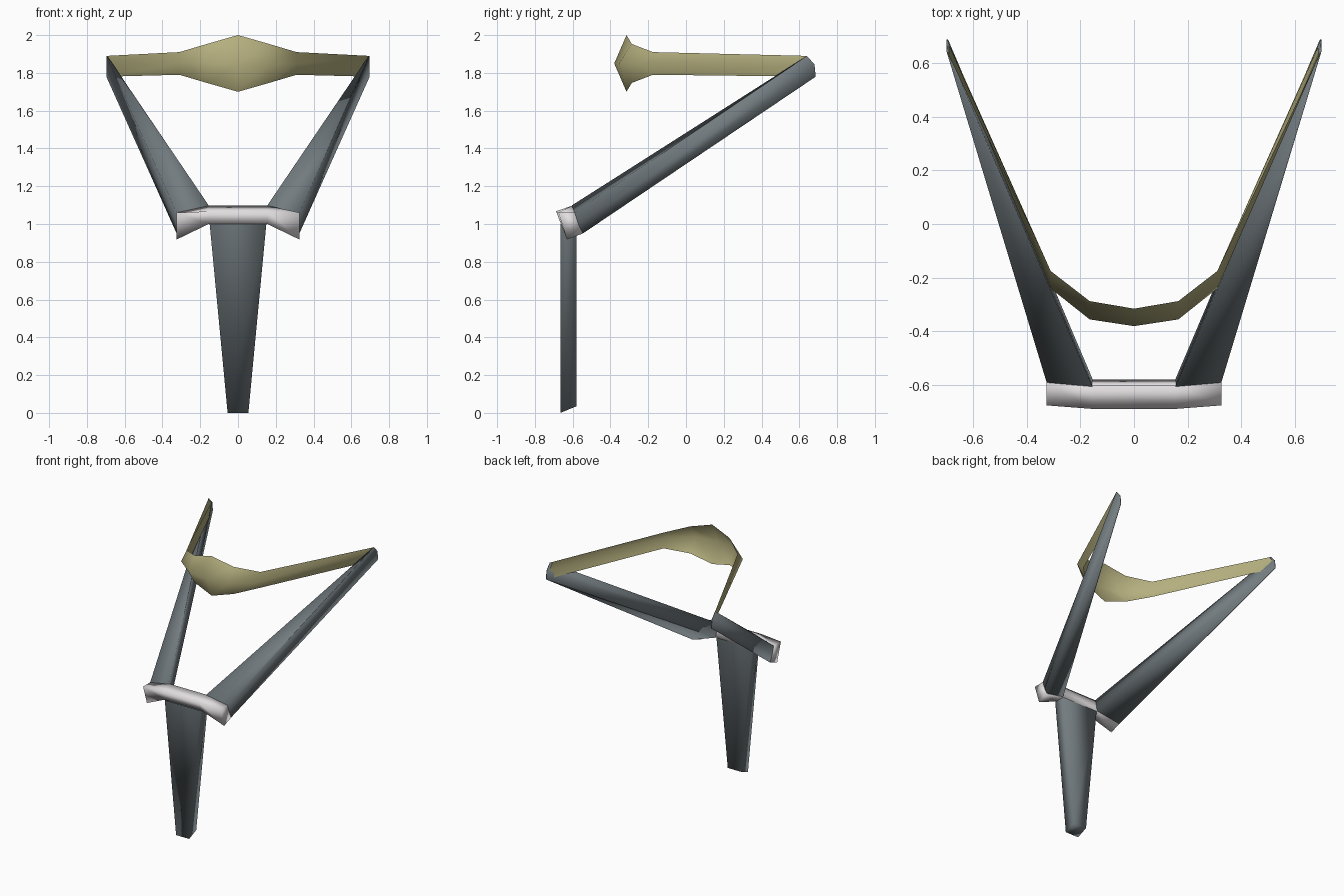
import bpy
from mathutils import Vector

if "Cube" in bpy.data.objects:
    bpy.data.objects.remove(bpy.data.objects["Cube"])


def material(name, colour):
    m = bpy.data.materials.new(name)
    m.diffuse_color = (*colour, 1)
    m.use_nodes = True
    m.node_tree.nodes["Principled BSDF"].inputs["Base Color"].default_value = m.diffuse_color
    return m


GREY = material("slate grey", (0.17, 0.20, 0.215))
WHITE = material("pale white", (0.76, 0.73, 0.74))
TAN = material("khaki band", (0.46, 0.43, 0.21))


def loft(name, sections, mat, closed=True, first_cap=False, last_cap=False):
    """Skin a row of equal-length cross-sections."""
    n = len(sections[0])
    verts = [Vector(p) for s in sections for p in s]
    faces = []
    for i in range(len(sections) - 1):
        for j in range(n if closed else n - 1):
            k = (j + 1) % n
            faces.append((i * n + j, i * n + k, (i + 1) * n + k, (i + 1) * n + j))
    if first_cap:
        faces.append(tuple(reversed(range(n))))
    if last_cap:
        faces.append(tuple(range(len(verts) - n, len(verts))))
    mesh = bpy.data.meshes.new(name)
    mesh.from_pydata(verts, [], faces)
    mesh.materials.append(mat)
    mesh.shade_smooth()
    ob = bpy.data.objects.new(name, mesh)
    bpy.context.collection.objects.link(ob)
    return ob


def flip(section):
    return [(-x, y, z) for x, y, z in section]


# Tapered handle with a slanted foot
F, B = -0.665, -0.58
loft("handle", [
    [(-0.055, F, 0), (0.055, F, 0), (0.055, B, 0.035), (-0.055, B, 0.035)],
    [(-0.15, F, 1), (0.15, F, 1), (0.15, B, 1), (-0.15, B, 1)],
], GREY, first_cap=True)

# Crossbar with ends tilted along the arms
bar_end = [(0.325, -0.675, 1.06), (0.325, -0.63, 0.918),
           (0.325, -0.546, 0.95), (0.325, -0.59, 1.06)]
bar_mid = [(0.155, -0.688, 1.067), (0.155, -0.66, 1.0),
           (0.155, -0.578, 1.0), (0.155, -0.60, 1.098)]
loft("crossbar", [flip(bar_end), flip(bar_mid), bar_mid, bar_end], WHITE,
     first_cap=True, last_cap=True)

# Two arms narrowing to thin upright tips
tip = [(0.64, 1.89), (0.68, 1.845), (0.687, 1.78)]
inner = [(0.155, -0.605, 1.098), (0.155, -0.592, 1.05), (0.155, -0.575, 1.0)]
outer = [(0.325, -0.546, 0.95), (0.325, -0.57, 1.0), (0.325, -0.59, 1.06)]
arm_base = inner + outer
arm_tip = [(0.692, y, z) for y, z in tip] + [(0.697, y, z) for y, z in reversed(tip)]
loft("arm_right", [arm_base, arm_tip], GREY, first_cap=True, last_cap=True)
loft("arm_left", [flip(arm_base)[::-1], flip(arm_tip)[::-1]], GREY,
     first_cap=True, last_cap=True)

# Creased band sheet with a deep centre pouch: top, fold and bottom edges
half = [
    [(0.165, -0.287, 1.953), (0.165, -0.355, 1.85), (0.165, -0.287, 1.747)],
    [(0.31, -0.175, 1.91), (0.31, -0.24, 1.85), (0.31, -0.175, 1.79)],
    [(0.695, 0.64, 1.89), (0.695, 0.68, 1.845), (0.695, 0.687, 1.78)],
]
centre = [(0, -0.315, 2.0), (0, -0.38, 1.85), (0, -0.315, 1.7)]
loft("band", [flip(s)[::-1] for s in half[::-1]] + [centre[::-1]] +
     [s[::-1] for s in half], TAN, closed=False)
